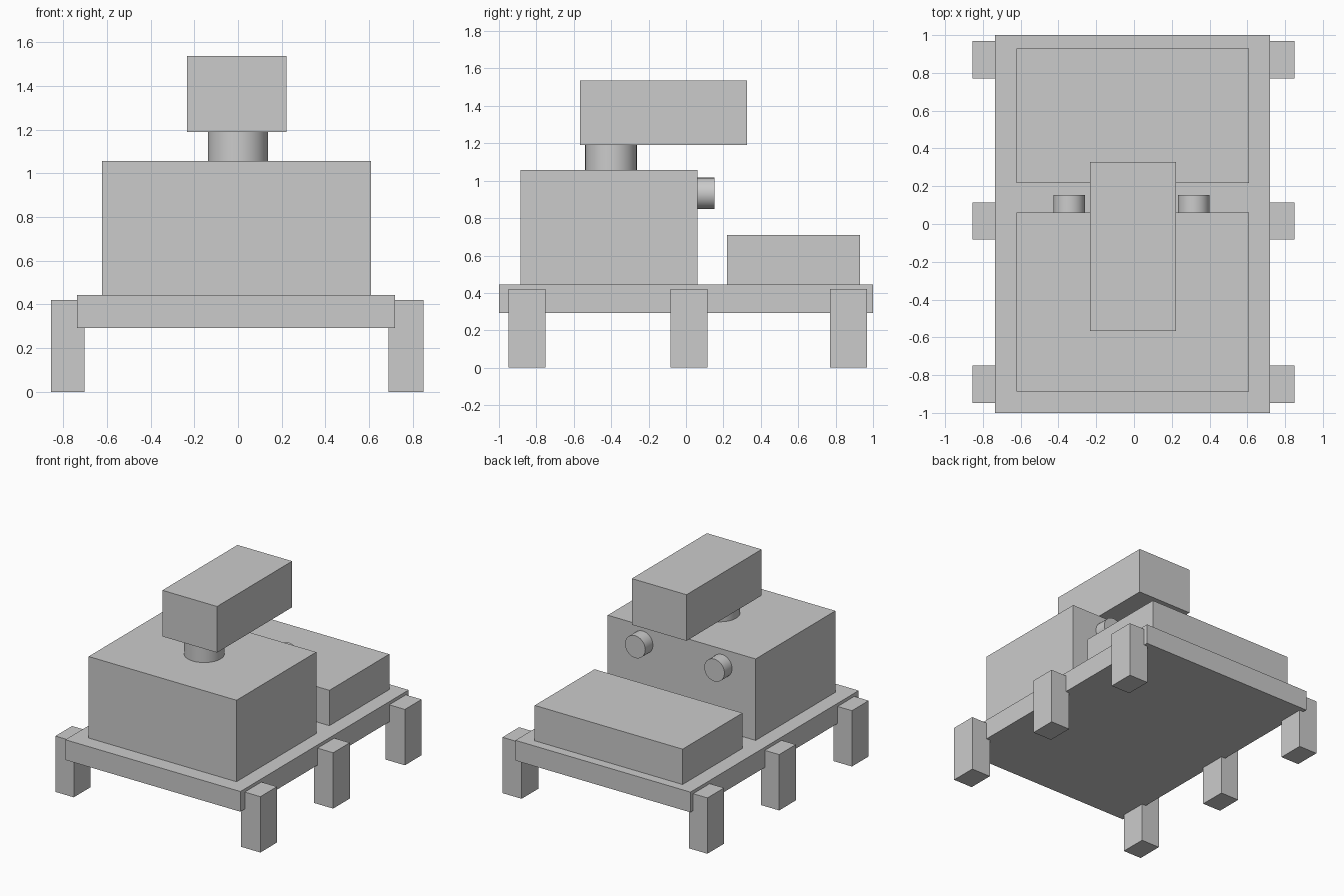
import bpy
import math

if "Cube" in bpy.data.objects:
    bpy.data.objects.remove(bpy.data.objects["Cube"])


def box(name, x, y, z):
    """Box from (min, max) ranges on each axis."""
    ranges = (x, y, z)
    bpy.ops.mesh.primitive_cube_add(size=1, location=[(a + b) / 2 for a, b in ranges])
    ob = bpy.context.object
    ob.name = name
    ob.scale = [b - a for a, b in ranges]
    bpy.ops.object.transform_apply(location=False, rotation=False, scale=True)
    return ob


def cylinder(name, radius, depth, location, rotation=(0, 0, 0)):
    bpy.ops.mesh.primitive_cylinder_add(vertices=32, radius=radius, depth=depth,
                                        location=location, rotation=rotation)
    ob = bpy.context.object
    ob.name = name
    bpy.ops.object.shade_smooth_by_angle(angle=math.radians(30))
    return ob


# Base plate and the two blocks standing on it
box("platform", (-0.737, 0.72), (-1.0, 1.0), (0.292, 0.444))
box("main_body", (-0.623, 0.608), (-0.886, 0.062), (0.444, 1.057))
box("rear_block", (-0.623, 0.608), (0.218, 0.93), (0.444, 0.71))

# Neck and overhanging head
cylinder("neck", 0.138, 0.133, (0, -0.401, 1.1235))
box("head", (-0.233, 0.222), (-0.566, 0.327), (1.19, 1.537))

# Two round knobs on the back of the body
for side, x in (("left", -0.343), ("right", 0.316)):
    cylinder(f"{side}_knob", 0.084, 0.091, (x, 0.1075, 0.932), (math.pi / 2, 0, 0))

# Three legs on each side
for label, y in (("front", -0.849), ("middle", 0.016), ("rear", 0.869)):
    for side, x in (("left", (-0.856, -0.703)), ("right", (0.69, 0.85))):
        box(f"{label}_{side}_leg", x, (y - 0.099, y + 0.099), (0, 0.42))
